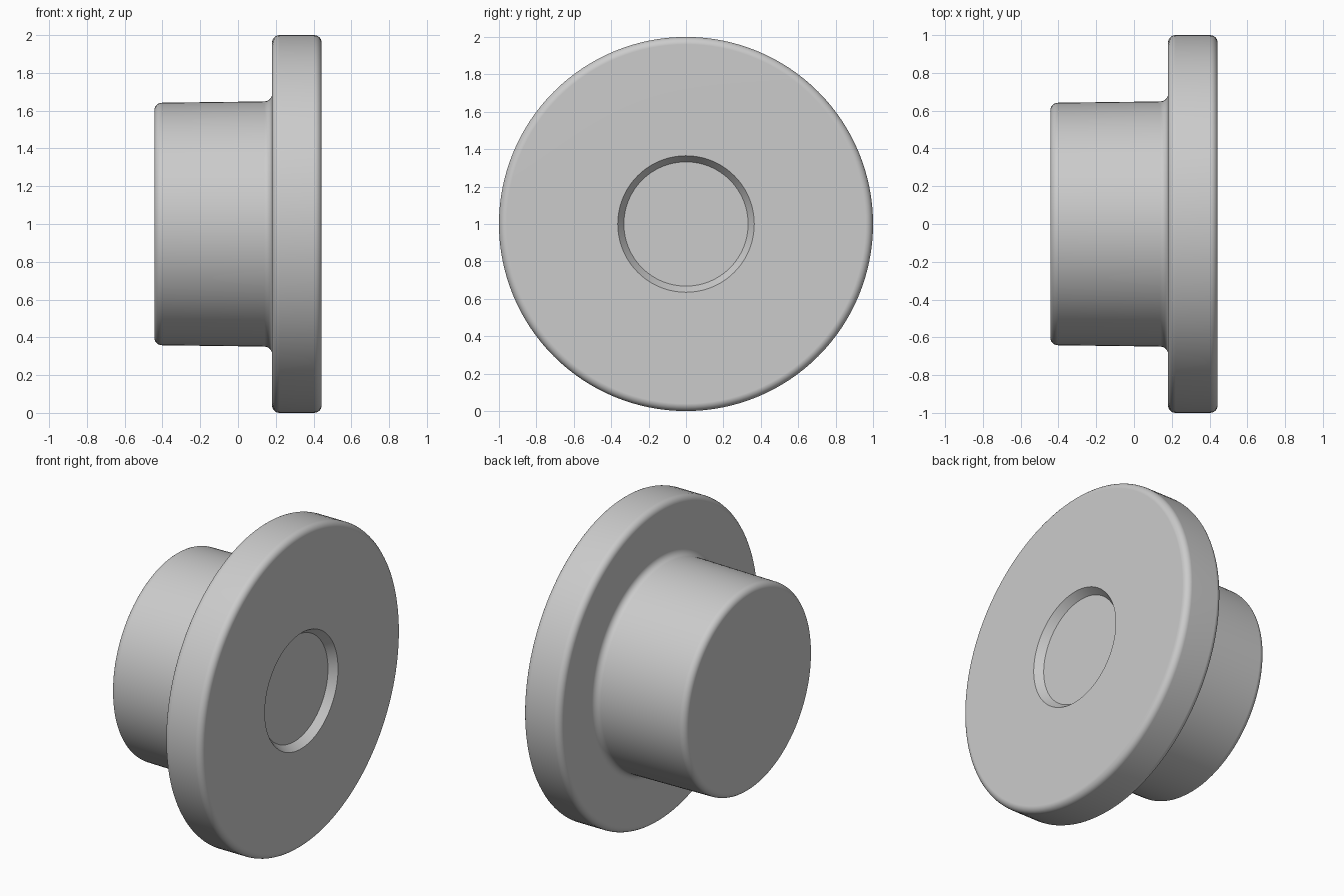
import bpy, bmesh, math
from mathutils import Matrix, Vector

if "Cube" in bpy.data.objects:
    bpy.data.objects.remove(bpy.data.objects["Cube"])


def arc(cx, cr, radius, start, end, steps=6):
    """Points (x, r) of a rounded corner, angles in degrees."""
    points = []
    for i in range(steps + 1):
        a = math.radians(start + (end - start) * i / steps)
        points.append((cx + radius * math.cos(a), cr + radius * math.sin(a)))
    return points


R = 0.04  # rounding of every outer edge and of the inner fillet

profile = [(-0.443, 0.0)]
profile += arc(-0.443 + R, 0.642 - R, R, 180, 90)    # hub end edge
profile += arc(0.18 - R, 0.649 + R, R, -90, 0)       # fillet between hub and flange
profile += arc(0.18 + R, 1.0 - R, R, 180, 90)        # flange inner edge
profile += arc(0.443 - R, 1.0 - R, R, 90, 0)         # flange outer edge
profile += [(0.443, 0.365), (0.396, 0.332), (0.396, 0.0)]  # tapered shallow recess

# Turn the profile around the x axis
bm = bmesh.new()
verts = [bm.verts.new((x, 0, r)) for x, r in profile]
edges = [bm.edges.new(pair) for pair in zip(verts, verts[1:])]
bmesh.ops.spin(bm, geom=verts + edges, cent=(0, 0, 0), axis=(1, 0, 0),
               angle=math.tau, steps=128, use_duplicate=False)
bmesh.ops.remove_doubles(bm, verts=bm.verts, dist=1e-5)
bmesh.ops.recalc_face_normals(bm, faces=bm.faces)
bmesh.ops.translate(bm, verts=bm.verts, vec=(0, 0, 1))

mesh = bpy.data.meshes.new("flanged_plug")
bm.to_mesh(mesh)
bm.free()
plug = bpy.data.objects.new("flanged_plug", mesh)
bpy.context.collection.objects.link(plug)

# Plain grey
grey = bpy.data.materials.new("light_grey")
grey.diffuse_color = (0.6, 0.6, 0.6, 1)
grey.use_nodes = True
grey.node_tree.nodes["Principled BSDF"].inputs["Base Color"].default_value = grey.diffuse_color
mesh.materials.append(grey)

# Smooth rounding with crisp recess edges and flat end faces
bpy.context.view_layer.objects.active = plug
plug.select_set(True)
bpy.ops.object.shade_smooth_by_angle(angle=math.radians(30))
weighted = plug.modifiers.new("flat_faces", 'WEIGHTED_NORMAL')
weighted.keep_sharp = True
